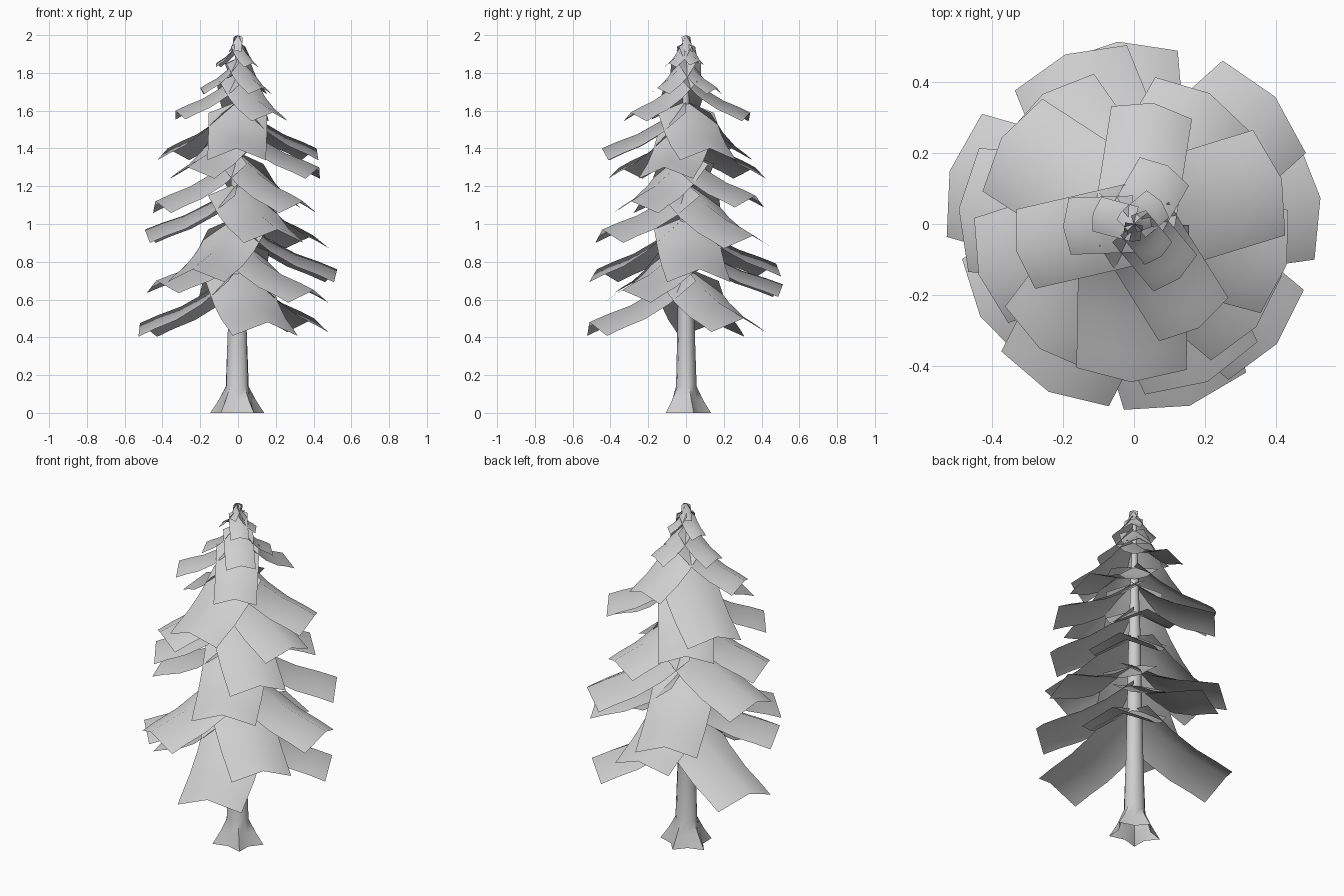
import bpy, bmesh
from math import sin, cos, radians, pi
from mathutils import Matrix, Vector

cube = bpy.data.objects.get("Cube")
if cube:
    bpy.data.objects.remove(cube)

# One plain grey for the whole tree
grey = bpy.data.materials.new("plain_grey")
grey.use_nodes = True
colour = (0.62, 0.62, 0.62, 1)
grey.diffuse_color = colour
grey.node_tree.nodes["Principled BSDF"].inputs["Base Color"].default_value = colour


def finish(name, bm, angle):
    mesh = bpy.data.meshes.new(name)
    bm.to_mesh(mesh)
    bm.free()
    obj = bpy.data.objects.new(name, mesh)
    bpy.context.collection.objects.link(obj)
    mesh.materials.append(grey)
    bpy.ops.object.select_all(action='DESELECT')
    obj.select_set(True)
    bpy.context.view_layer.objects.active = obj
    bpy.ops.object.shade_smooth_by_angle(angle=radians(angle))


# Trunk: tapering open tube whose foot spreads into root lobes
def trunk():
    bm = bmesh.new()
    sides = 10
    rings = []
    for z, radius, lobe in [(0, 0.122, 0.028), (0.07, 0.088, 0.014), (0.14, 0.062, 0.002),
                            (0.45, 0.052, 0), (1.2, 0.036, 0), (1.95, 0.01, 0)]:
        ring = []
        for i in range(sides):
            a = 2 * pi * i / sides + pi / 2
            r = radius + (lobe if i % 2 == 0 else -lobe)
            ring.append(bm.verts.new((r * cos(a) - 0.004, r * sin(a) * 0.88, z)))
        rings.append(ring)
    for low, high in zip(rings, rings[1:]):
        for i in range(sides):
            j = (i + 1) % sides
            bm.faces.new((low[i], low[j], high[j], high[i]))
    finish("trunk", bm, 60)


# Branch: drooping sheet, folded softly along its middle like a roof
PROFILE = [(0, 0), (0.3, 0.42), (0.58, 0.70), (0.82, 0.86), (1, 1)]


def branch(name, azimuth, reach, root_z, tip_z, width):
    bm = bmesh.new()
    turn = Matrix.Rotation(radians(azimuth), 4, 'Z')
    rows = []
    for out, fall in PROFILE:
        row = []
        for side in (-1, 0, 1):
            x = out * (reach - abs(side) * width * 0.12)
            z = root_z + (tip_z - root_z) * fall - abs(side) * width * 0.2
            row.append(bm.verts.new(turn @ Vector((x, side * width / 2, z))))
        rows.append(row)
    for a, b in zip(rows, rows[1:]):
        for i in range(2):
            bm.faces.new((a[i], b[i], b[i + 1], a[i + 1]))
    finish(name, bm, 60)


trunk()

# Tiers from the bottom up: root height, width, then each branch's
# direction, reach and drop from root to tip
tiers = [
    (0.77, 0.36, [(-73, 0.535, 0.29), (37, 0.505, 0.27), (164, 0.54, 0.295)]),
    (0.92, 0.33, [(-149, 0.505, 0.22), (-40, 0.525, 0.27), (95, 0.515, 0.24)]),
    (1.04, 0.34, [(-117, 0.53, 0.28), (8, 0.53, 0.28), (112, 0.515, 0.25)]),
    (1.22, 0.35, [(-65, 0.49, 0.25), (42, 0.535, 0.28), (175, 0.495, 0.25)]),
    (1.38, 0.31, [(-162, 0.46, 0.26), (-40, 0.45, 0.26), (60, 0.425, 0.23)]),
    (1.55, 0.30, [(-127, 0.44, 0.25), (-15, 0.445, 0.25), (125, 0.447, 0.25)]),
    (1.65, 0.31, [(-91, 0.445, 0.25), (17, 0.435, 0.25), (147, 0.445, 0.25)]),
    (1.80, 0.23, [(-58, 0.345, 0.21), (-167, 0.34, 0.2), (81, 0.345, 0.21)]),
    (1.88, 0.16, [(-50, 0.2, 0.16), (182, 0.2, 0.16), (60, 0.19, 0.16)]),
    (1.96, 0.10, [(-50, 0.12, 0.11), (165, 0.12, 0.11), (40, 0.1, 0.1)]),
    (2.00, 0.05, [(-100, 0.05, 0.08), (20, 0.05, 0.08), (135, 0.05, 0.08)]),
]
for t, (root_z, width, branches) in enumerate(tiers, 1):
    for n, (azimuth, reach, drop) in enumerate(branches, 1):
        branch(f"branch_tier_{t}_{n}", azimuth, reach, root_z, root_z - drop, width)
